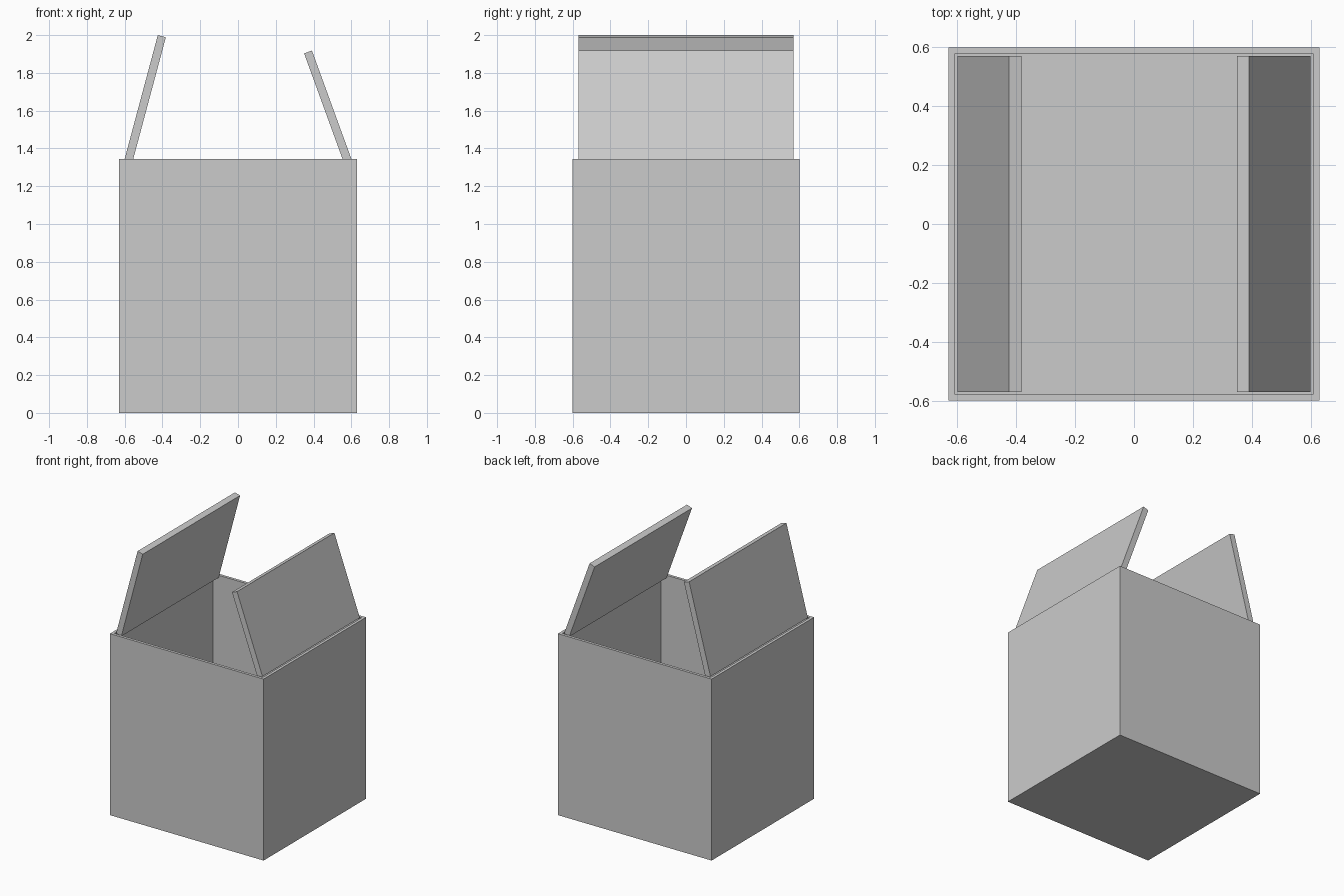
import bpy, bmesh
from math import radians, sin, cos

if "Cube" in bpy.data.objects:
    bpy.data.objects.remove(bpy.data.objects["Cube"])

W, D, H, T = 0.63, 0.60, 1.345, 0.03   # half width, half depth, height, wall


def make_object(name, bm):
    bmesh.ops.recalc_face_normals(bm, faces=bm.faces)
    mesh = bpy.data.meshes.new(name)
    bm.to_mesh(mesh)
    bm.free()
    obj = bpy.data.objects.new(name, mesh)
    bpy.context.collection.objects.link(obj)


# Open carton: inset the top face and push it down to the floor
bm = bmesh.new()
bmesh.ops.create_cube(bm, size=1)
bmesh.ops.scale(bm, vec=(2 * W, 2 * D, H), verts=bm.verts)
bmesh.ops.translate(bm, vec=(0, 0, H / 2), verts=bm.verts)
top = max(bm.faces, key=lambda f: f.calc_center_median().z)
bmesh.ops.inset_region(bm, faces=[top], thickness=T)
hollow = bmesh.ops.extrude_discrete_faces(bm, faces=[top])["faces"][0]
bmesh.ops.translate(bm, vec=(0, 0, T - H), verts=hollow.verts)
make_object("box_body", bm)


# Lid flaps: slabs hinged at the inner rim, leaning inward
def flap(name, side, length, tilt, thick=0.044):
    a = radians(tilt)
    bm = bmesh.new()
    profile = []
    for along, across in ((0, 0), (length, 0), (length, thick), (0, thick)):
        x = W - T - along * sin(a) - across * cos(a)
        z = H + along * cos(a) - across * sin(a)
        profile.append(bm.verts.new((side * x, T - D, z)))
    face = bm.faces.new(profile)
    geom = bmesh.ops.extrude_face_region(bm, geom=[face])["geom"]
    verts = [g for g in geom if isinstance(g, bmesh.types.BMVert)]
    bmesh.ops.translate(bm, vec=(0, 2 * (D - T), 0), verts=verts)
    if len(bm.faces) == 5:                      # keep both end caps
        bm.faces.new(profile)
    make_object(name, bm)


flap("left_flap", -1, 0.678, 15)
flap("right_flap", 1, 0.61, 20)
